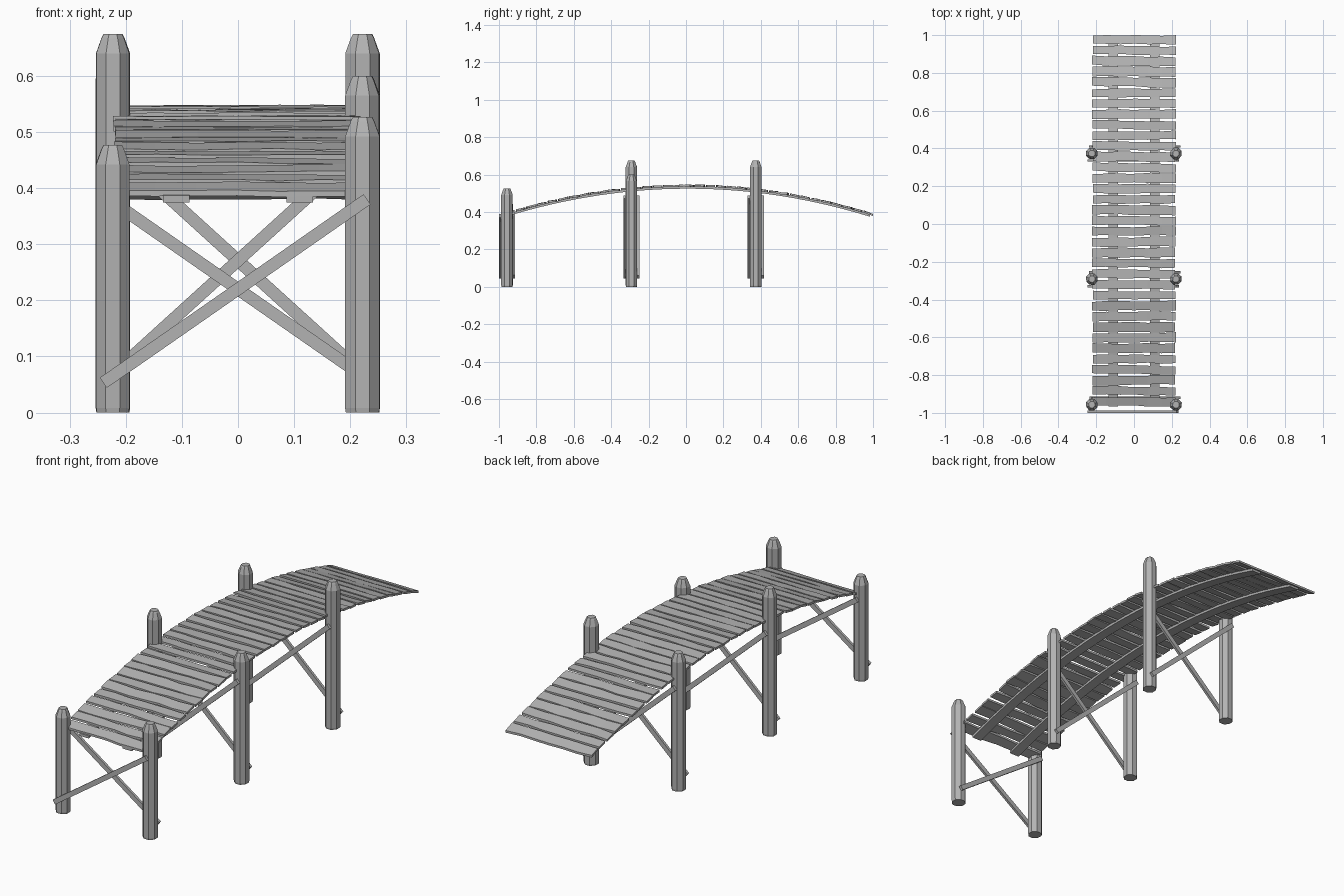
import bpy, bmesh, math, random
from mathutils import Vector

random.seed(7)
cube = bpy.data.objects.get("Cube")
if cube:
    bpy.data.objects.remove(cube, do_unlink=True)

wood = bpy.data.materials.new("weathered grey wood")
wood.use_nodes = True
grey = (0.45, 0.45, 0.45, 1)
wood.diffuse_color = grey
wood.node_tree.nodes["Principled BSDF"].inputs["Base Color"].default_value = grey


def jitter(amount):
    return random.uniform(-amount, amount)


def loft(name, rings):
    """Join matching rings of points into a closed, flat-shaded solid."""
    bm = bmesh.new()
    loops = [[bm.verts.new(p) for p in ring] for ring in rings]
    n = len(loops[0])
    for a, b in zip(loops, loops[1:]):
        for i in range(n):
            j = (i + 1) % n
            bm.faces.new((a[i], a[j], b[j], b[i]))
    bm.faces.new(loops[0][::-1])
    bm.faces.new(loops[-1])
    bmesh.ops.recalc_face_normals(bm, faces=bm.faces)
    mesh = bpy.data.meshes.new(name)
    bm.to_mesh(mesh)
    bm.free()
    mesh.materials.append(wood)
    obj = bpy.data.objects.new(name, mesh)
    bpy.context.collection.objects.link(obj)
    return obj


def deck_height(y):
    return 0.546 - 0.155 * ((y - 0.01) / 0.99) ** 2


# Deck planks: rough boards following the arch
PLANKS, SEGMENTS, HALF_WIDTH = 35, 6, 0.22
for k in range(PLANKS):
    centre = -0.94 + 1.916 * k / (PLANKS - 1)
    half = 0.0235 + jitter(0.002)
    skew, tilt = jitter(0.004), jitter(0.002)
    left, right = -HALF_WIDTH + jitter(0.003), HALF_WIDTH + jitter(0.003)
    rings = []
    for s in range(SEGMENTS + 1):
        t = s / SEGMENTS
        x = left + (right - left) * t
        mid = centre + skew * (2 * t - 1)
        y0 = mid - half + jitter(0.003)
        y1 = min(mid + half + jitter(0.003), 1.0)
        z0 = deck_height(y0) - tilt + jitter(0.001)
        z1 = deck_height(y1) + tilt + jitter(0.001)
        rings.append([(x, y0, z0 - 0.010), (x, y1, z1 - 0.010),
                      (x, y1, z1), (x, y0, z0)])
    loft(f"deck_plank_{k + 1}", rings)

# Two curved stringers under the deck
for side, x in (("right", -0.11), ("left", 0.11)):
    rings = []
    for s in range(25):
        y = -0.965 + 1.95 * s / 24
        top = deck_height(y) - 0.009
        rings.append([(x - 0.024, y, top - 0.012), (x + 0.024, y, top - 0.012),
                      (x + 0.024, y, top), (x - 0.024, y, top)])
    loft(f"{side}_stringer", rings)


# Eight-sided posts with chamfered tops
def post(name, x, y, height):
    radii = [0.0325 + jitter(0.0012) for _ in range(8)]
    levels = ((0, 0.96), (0.008, 1), (height - 0.035, 1),
              (height - 0.008, 0.68), (height, 0.55))
    rings = []
    for z, scale in levels:
        rings.append([(x + r * scale * math.cos(math.pi * (i + 0.5) / 4),
                       y + r * scale * math.sin(math.pi * (i + 0.5) / 4), z)
                      for i, r in enumerate(radii)])
    loft(name, rings)


# Diagonal brace: a flat batten between two points in a plane of constant y
def brace(name, start, end, y):
    a, b = Vector((start[0], y, start[1])), Vector((end[0], y, end[1]))
    across = (b - a).normalized().cross(Vector((0, 1, 0))) * 0.011
    depth = Vector((0, 0.006, 0))
    loft(name, [[p - across - depth, p + across - depth,
                 p + across + depth, p - across + depth] for p in (a, b)])


# Three trestles: y, right post height, left post height, brace top
trestles = {
    "front": (-0.957, 0.477, 0.527, 0.38),
    "middle": (-0.292, 0.675, 0.60, 0.48),
    "back": (0.373, 0.63, 0.675, 0.48),
}
for row, (y, right_height, left_height, top) in trestles.items():
    post(f"{row}_right_post", -0.223, y, right_height)
    post(f"{row}_left_post", 0.222, y, left_height)
    brace(f"{row}_outer_brace", (-0.24, 0.053), (0.23, top), y - 0.037)
    brace(f"{row}_inner_brace", (0.24, 0.053), (-0.23, top), y + 0.037)
